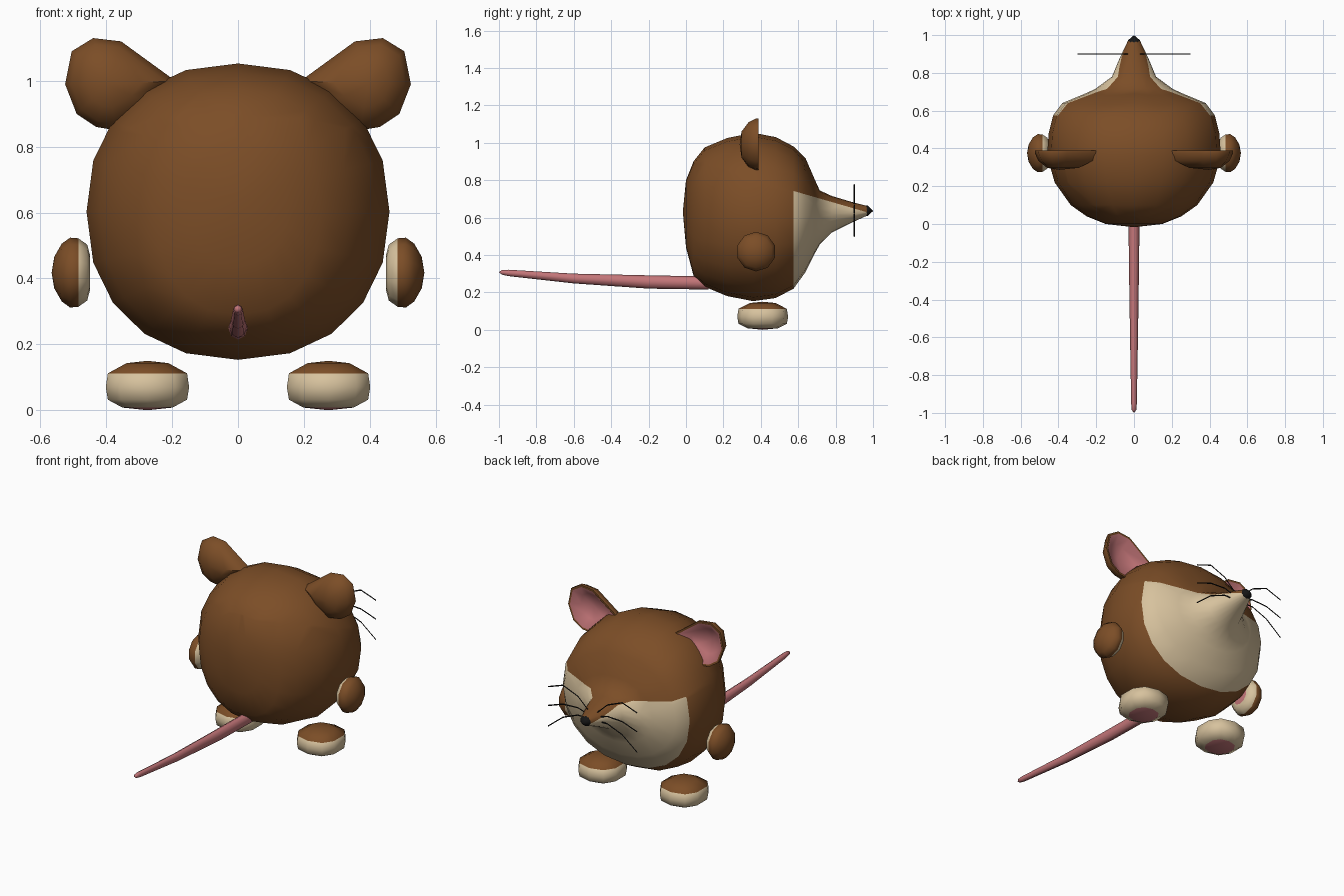
import bpy, bmesh, math
from mathutils import Vector

if "Cube" in bpy.data.objects:
    bpy.data.objects.remove(bpy.data.objects["Cube"])


def material(name, rgb):
    m = bpy.data.materials.new(name)
    m.diffuse_color = (*rgb, 1)
    m.use_nodes = True
    m.node_tree.nodes["Principled BSDF"].inputs["Base Color"].default_value = m.diffuse_color
    return m


BROWN = material("brown fur", (0.2, 0.075, 0.02))
CREAM = material("cream fur", (0.68, 0.54, 0.34))
PINK = material("pink skin", (0.55, 0.18, 0.19))
BLACK = material("black", (0.008, 0.008, 0.008))


def loft(name, rings, bands, side=1, edit=None, angle=60):
    """Skin rings of points (one-point rings are poles); bands = material per band."""
    bm = bmesh.new()
    mats = list(dict.fromkeys(bands))
    rows = [[bm.verts.new((p[0] * side, p[1], p[2])) for p in r] for r in rings]
    for i, (a, b) in enumerate(zip(rows, rows[1:])):
        n = max(len(a), len(b))
        for k in range(n):
            j = (k + 1) % n
            if len(a) == 1:
                vs = (a[0], b[j], b[k])
            elif len(b) == 1:
                vs = (a[k], a[j], b[0])
            else:
                vs = (a[k], a[j], b[j], b[k])
            bm.faces.new(vs).material_index = mats.index(bands[min(i, len(bands) - 1)])
    if edit:
        edit(bm)
    bmesh.ops.recalc_face_normals(bm, faces=bm.faces)
    me = bpy.data.meshes.new(name)
    bm.to_mesh(me)
    bm.free()
    for m in mats:
        me.materials.append(m)
    ob = bpy.data.objects.new(name, me)
    bpy.context.collection.objects.link(ob)
    bpy.ops.object.select_all(action='DESELECT')
    ob.select_set(True)
    bpy.context.view_layer.objects.active = ob
    bpy.ops.object.shade_smooth_by_angle(angle=math.radians(angle))
    return ob


def oval(n, ru, rv, power=2.0):
    """Superellipse points (u, v), starting at the top."""
    pts = []
    for k in range(n):
        s, c = math.sin(math.tau * k / n), math.cos(math.tau * k / n)
        pts.append((ru * math.copysign(abs(s) ** (2 / power), s),
                    rv * math.copysign(abs(c) ** (2 / power), c)))
    return pts


def y_rings(sections, n, power=2.0):
    """Sections are (y, half width, top z, bottom z)."""
    out = []
    for y, rx, top, bot in sections:
        zc = (top + bot) / 2
        if rx == 0:
            out.append([(0, y, zc)])
        else:
            p = power if y < 0.6 else 2.0
            out.append([(u, y, zc + v) for u, v in oval(n, rx, (top - bot) / 2, p)])
    return out


# Body and snout: rings from the round back to the pointed nose
body = [(-.017, 0, .63, .63), (0, .15, .80, .44), (.04, .25, .90, .29),
        (.10, .335, .975, .23), (.22, .42, 1.025, .18), (.36, .46, 1.053, .153),
        (.48, .452, 1.03, .17), (.575, .428, .98, .22), (.64, .38, .915, .31),
        (.69, .26, .80, .41), (.715, .205, .745, .455), (.78, .117, .715, .52),
        (.88, .075, .685, .57), (.968, .033, .662, .610)]


def paint_face(bm):
    # shallow eye sockets
    for v in bm.verts:
        d = (Vector((abs(v.co.x), v.co.y, v.co.z)) - Vector((.14, .65, .83))).length
        if d < .1:
            v.co.y -= .04 * (1 - d / .1)
    # clean cut between brown forehead and cream cheeks
    p, n = Vector((0, .6, .735)), Vector((0, .29, 1))
    bmesh.ops.bisect_plane(bm, geom=bm.verts[:] + bm.edges[:] + bm.faces[:],
                           plane_co=p, plane_no=n)
    for f in bm.faces:
        c = f.calc_center_median()
        f.material_index = int(c.y > .576 and (c - p).dot(n) < 0)


loft("body", y_rings(body, 20, 2.2), [BROWN, CREAM], edit=paint_face)

# Nose
loft("nose", y_rings([(.955, .034, .664, .608), (.972, .034, .664, .608),
                      (1.0, 0, .635, .635)], 10), [BLACK])

# Tail
tail = [(.12, .030, .285, .215), (-.2, .027, .291, .220), (-.6, .021, .300, .248),
        (-.95, .015, .321, .287), (-.985, .012, .319, .295), (-1, 0, .308, .308)]
loft("tail", y_rings(tail, 8), [PINK])

# Outline of one ear (x, z), shared by rim, domed back and cupped inside
EAR = [(.19, 1.0), (.355, 1.12), (.44, 1.13), (.505, 1.09), (.525, .99),
       (.49, .90), (.43, .86), (.37, .85), (.25, .92)]
EAR_C = (.395, .99)


def ear_ring(scale, y):
    if scale == 0:
        return [(EAR_C[0], y, EAR_C[1])]
    return [(EAR_C[0] + (x - EAR_C[0]) * scale, y, EAR_C[1] + (z - EAR_C[1]) * scale)
            for x, z in EAR]


for side, label in ((1, "right"), (-1, "left")):
    # Ear: brown back and rim, pink cup
    rings = [ear_ring(s, y) for s, y in ((0, .287), (.5, .297), (.86, .335), (1, .375),
                                         (.99, .388), (.9, .388), (.55, .345), (0, .325))]
    loft(label + "_ear", rings, [BROWN] * 5 + [PINK], side, angle=50)

    # Hand: brown outside, cream inside, pink palm
    rings = []
    for x, r in ((.566, 0), (.558, .048), (.535, .088), (.51, .106), (.485, .104),
                 (.458, .085), (.450, .055), (.450, 0)):
        ring = [(x, .375 + u, .418 + v) for u, v in oval(10, r, r)]
        rings.append(ring if r else ring[:1])
    loft(label + "_hand", rings, [BROWN] * 4 + [CREAM] * 2 + [PINK], side)

    # Foot: brown top, cream sides, pink sole
    rings = []
    for z, r in ((.15, 0), (.143, .5), (.112, .95), (.07, 1), (.032, .95),
                 (.008, .6), (0, 0)):
        ring = [(.275 + u, .41 + v, z) for u, v in oval(10, .132, .136, 2.4 if r else 2)]
        ring = [(.275 + (x - .275) * r, .41 + (y - .41) * r, z) for x, y, z in ring]
        rings.append(ring if r else ring[:1])
    loft(label + "_foot", rings, [BROWN] * 2 + [CREAM] * 3 + [PINK], side)

    # Whiskers: three thin curved hairs
    paths = (((.02, .66), (.10, .735), (.20, .775), (.30, .74)),
             ((.02, .64), (.10, .665), (.20, .66), (.30, .625)),
             ((.02, .62), (.10, .62), (.20, .58), (.30, .50)))
    for i, path in enumerate(paths):
        rings = [[(x, .90 + u, z + v) for u, v in oval(4, .0035, .004)] for x, z in path]
        loft(f"{label}_whisker_{i + 1}", rings, [BLACK], side)
